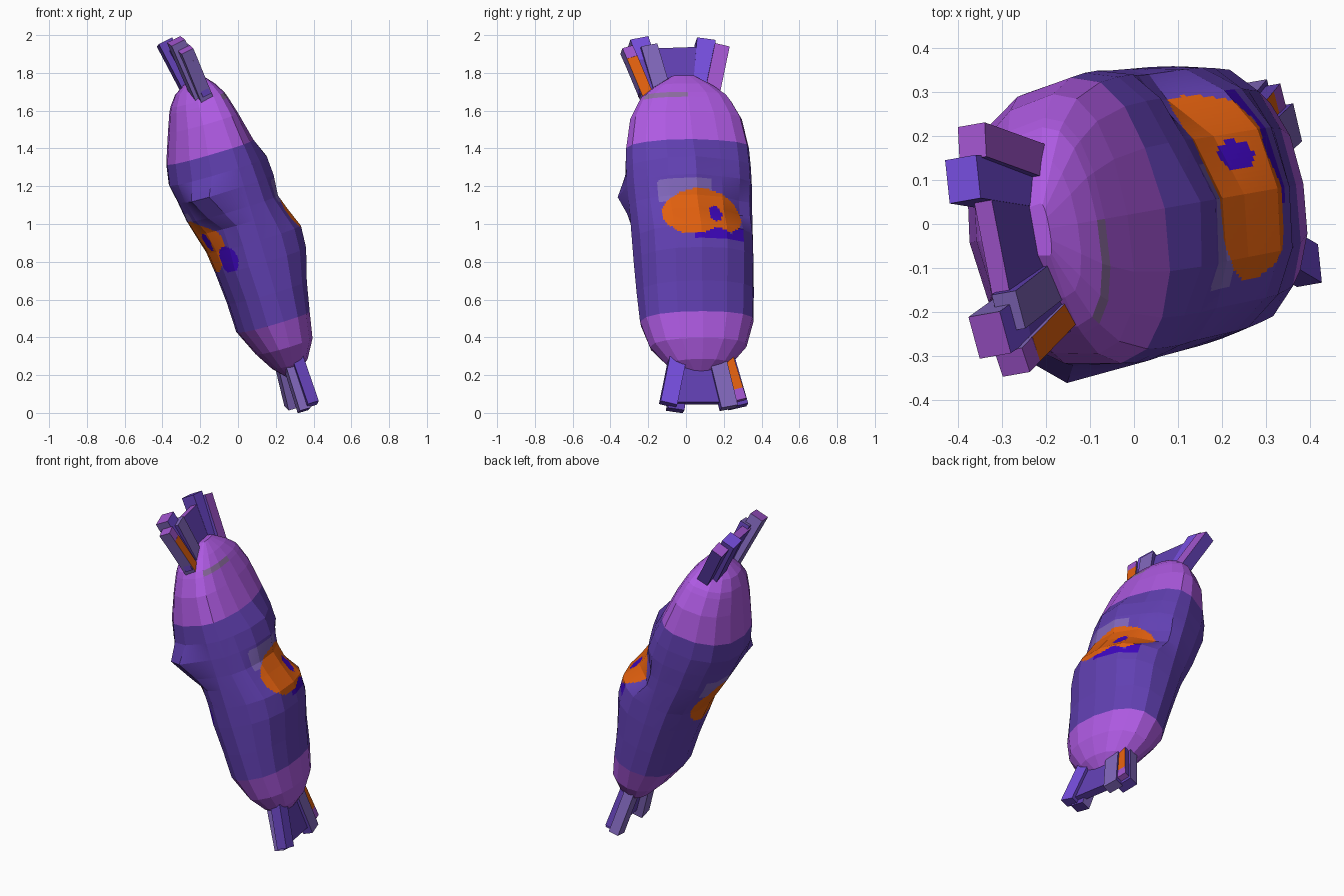
import bpy, bmesh, math
from mathutils import Matrix, Vector

if "Cube" in bpy.data.objects:
    bpy.data.objects.remove(bpy.data.objects["Cube"])


def srgb(r, g, b):
    return [((c / 255 + 0.055) / 1.055) ** 2.4 if c > 10 else c / 255 / 12.92 for c in (r, g, b)] + [1]


def material(name, rgb):
    m = bpy.data.materials.new(name)
    m.diffuse_color = srgb(*rgb)
    m.use_nodes = True
    m.node_tree.nodes["Principled BSDF"].inputs["Base Color"].default_value = m.diffuse_color
    return m


MATS = [material(*a) for a in (
    ("deep violet", (97, 64, 178)), ("orchid purple", (174, 90, 226)),
    ("orange", (226, 96, 14)), ("dark blue", (62, 6, 190)),
    ("bright violet", (118, 78, 222)), ("pale lavender", (128, 102, 186)),
    ("dusty purple", (160, 84, 205)), ("mauve grey", (140, 108, 160)))]
VIOLET, ORCHID, ORANGE, BLUE, BRIGHT, PALE, DUSTY, GREY = range(8)

# The whole sweet leans: local z is its long axis, local x its thin direction
FRAME = (Matrix.Translation((0.037, 0.03, 0.99))
         @ Matrix.Rotation(math.radians(10), 4, 'Z')
         @ Matrix.Rotation(math.radians(-17), 4, 'Y'))


def finish(bm, name, mats):
    bmesh.ops.recalc_face_normals(bm, faces=bm.faces)
    me = bpy.data.meshes.new(name)
    bm.to_mesh(me)
    bm.free()
    for m in mats:
        me.materials.append(m)
    ob = bpy.data.objects.new(name, me)
    ob.matrix_world = FRAME
    bpy.context.collection.objects.link(ob)
    return ob


# Body rings: height, reach to +x, reach to -x, half width
ROWS = [(-.83, .04, .02, .06), (-.77, .11, .075, .17), (-.67, .165, .135, .26),
        (-.53, .19, .20, .305), (-.37, .224, .203, .315), (-.2, .275, .217, .322),
        (-.08, .283, .232, .325), (.03, .235, .265, .328), (.11, .20, .288, .33),
        (.22, .19, .305, .335), (.32, .18, .325, .335), (.43, .155, .305, .33),
        (.59, .125, .245, .30), (.685, .10, .21, .25), (.715, .09, .195, .23),
        (.77, .06, .155, .16), (.83, .01, .06, .06)]
SIDES = 16


def spow(v, p):
    return math.copysign(abs(v) ** p, v)


def bell(v, t, cv, ct, wv, wt):
    return math.exp(-((v - cv) / wv) ** 2 - ((t - ct) / wt) ** 2)


def sculpt(x, y, t):
    """Brow ridge on +x, brow corner on -x, sunken outer eye sockets on both."""
    if x > .03:
        ridge = bell(y, t, -.06, .28, .10, .13) * .062
        socket = bell(y, t, .23, .05, .09, .09) * .085
        return Vector((x + ridge - socket, y, t))
    if x < -.03:
        brow = bell(-y, t, .29, .20, .11, .075)
        socket = bell(-y, t, .23, 0, .09, .08) * .045
        return Vector((x - brow * .075 + socket, y - brow * .045, t))
    return Vector((x, y, t))


bm = bmesh.new()
rings = []
for t, xp, xm, b in ROWS:
    ring = []
    for i in range(SIDES):
        a = 2 * math.pi * i / SIDES
        c, s = math.cos(a), math.sin(a)
        ring.append(bm.verts.new(sculpt((xp if c > 0 else xm) * spow(c, 0.87), b * spow(s, 0.87), t)))
    rings.append(ring)
for lo, hi in zip(rings, rings[1:]):
    for i in range(SIDES):
        j = (i + 1) % SIDES
        bm.faces.new((lo[i], lo[j], hi[j], hi[i]))
bm.faces.new(rings[0][::-1])
bm.faces.new(rings[-1])
# fine cuts inside the flat facets for the painted eyes
band = [e for e in bm.edges if all(-.25 < v.co.z < .33 for v in e.verts)]
bmesh.ops.subdivide_edges(bm, edges=band, cuts=11, use_grid_fill=True)


def oval(v, t, cv, ct, rv, rt):
    return ((v - cv) / rv) ** 2 + ((t - ct) / rt) ** 2 < 1


def body_colour(p):
    if .68 < p.z < .72 and p.x > 0 and -.22 < p.y < .02:
        return GREY
    if p.z > .43 or p.z < -.53:
        return ORCHID
    if abs(p.x) < .05:
        return VIOLET
    if p.x < 0:                      # eye on the -x face
        v, t = -p.y, p.z + .04
        if oval(v, t, .085, .02, .04, .05) or oval(v, t, .205, -.10, .06, .08):
            return BLUE
        if oval(v, t, .015, 0, .205, .15):
            return ORANGE
    else:                            # eye on the +x face
        v, t = p.y, p.z
        if oval(v, t, .09, 0, .035, .05):
            return BLUE
        notch = -.125 + .035 * math.exp(-((v - .09) / .06) ** 2)
        if oval(v, t, .025, 0, .22, .145) and t > notch:
            return ORANGE
        if -.03 < v < .24 and -.145 < t < -.08:
            return BLUE if t < notch or v > .17 else VIOLET
    return PALE if -.2 < v < .08 and .08 < t < .2 else VIOLET


for f in bm.faces:
    f.material_index = body_colour(f.calc_center_median())
finish(bm, "wrapped_body", MATS)


# Wrapper ends: a thin sheet between splayed bars, coloured by face direction
def bar(name, p0, p1, width, depth, face, rest, end):
    p0, p1 = Vector(p0), Vector(p1)
    z = (p1 - p0).normalized()
    y = (Vector((0, 1, 0)) - z * z.y).normalized()
    x = y.cross(z)
    rot = Matrix((x, y, z)).transposed().to_4x4()
    bm = bmesh.new()
    bmesh.ops.create_cube(bm, size=1, matrix=Matrix.Translation((p0 + p1) / 2) @ rot
                          @ Matrix.Diagonal((depth, width, (p1 - p0).length, 1)))
    bm.normal_update()
    for f in bm.faces:
        n = f.normal
        f.material_index = 2 if abs(n.z) > .6 else 0 if n.x > .6 else 1
    finish(bm, name, [MATS[face], MATS[rest], MATS[end]])


bar("top_sheet", (-.035, -.03, .74), (-.08, -.04, 1.0), .42, .045, VIOLET, VIOLET, DUSTY)
bar("top_bar_violet", (-.045, .09, .70), (-.105, .145, 1.05), .10, .08, BRIGHT, VIOLET, BRIGHT)
bar("top_bar_outer", (-.02, .14, .70), (-.08, .225, 1.01), .08, .07, DUSTY, VIOLET, DUSTY)
bar("top_bar_front", (-.05, -.14, .70), (-.105, -.215, 1.055), .10, .08, BRIGHT, PALE, DUSTY)
bar("top_bar_lavender", (-.035, -.11, .72), (-.065, -.17, 1.01), .09, .06, PALE, VIOLET, PALE)
bar("top_bar_orange", (-.035, -.19, .70), (-.07, -.265, .94), .06, .07, ORANGE, PALE, DUSTY)
bar("top_bar_tip", (-.07, -.265, .94), (-.08, -.285, 1.0), .06, .07, DUSTY, PALE, DUSTY)

bar("bottom_sheet", (.03, .02, -.74), (.03, .02, -.99), .32, .045, VIOLET, VIOLET, VIOLET)
bar("bottom_bar_violet", (.04, -.11, -.70), (.04, -.185, -1.0), .09, .06, BRIGHT, VIOLET, BRIGHT)
bar("bottom_bar_inner", (.0, -.09, -.70), (-.005, -.14, -1.02), .09, .06, VIOLET, PALE, VIOLET)
bar("bottom_bar_lavender", (.04, .08, -.70), (.04, .14, -1.02), .09, .06, PALE, VIOLET, PALE)
bar("bottom_bar_orange", (.03, .13, -.70), (.03, .185, -.92), .07, .06, ORANGE, VIOLET, DUSTY)
bar("bottom_bar_tip", (.03, .185, -.92), (.03, .20, -.98), .07, .06, DUSTY, VIOLET, DUSTY)
bar("bottom_bar_back", (.0, .13, -.70), (-.005, .20, -1.0), .10, .06, VIOLET, PALE, VIOLET)
